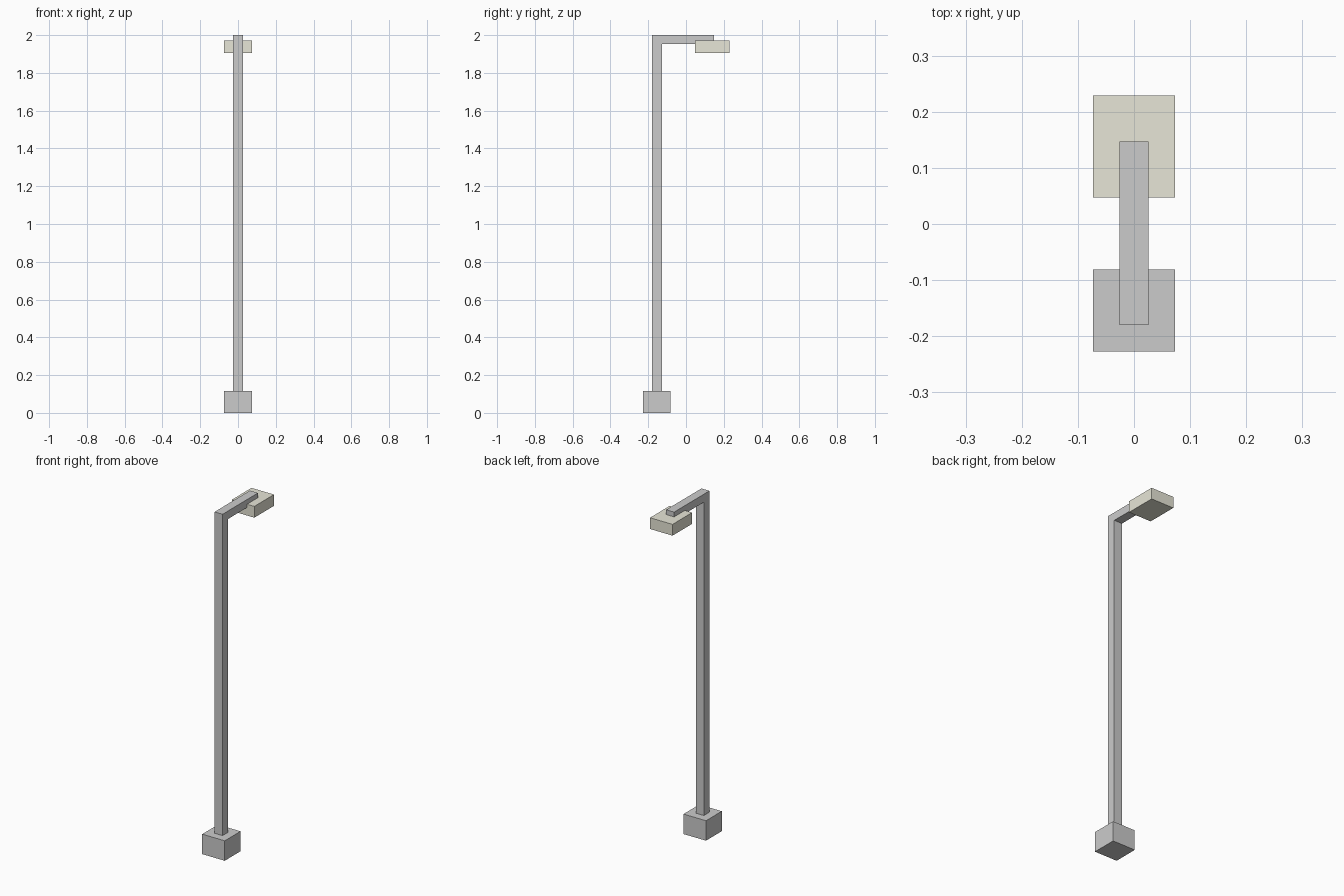
import bpy, bmesh

if "Cube" in bpy.data.objects:
    bpy.data.objects.remove(bpy.data.objects["Cube"])


def extrude_x(name, profile, half_width):
    """Extrude a y-z outline symmetrically along x."""
    bm = bmesh.new()
    face = bm.faces.new([bm.verts.new((-half_width, y, z)) for y, z in profile])
    out = bmesh.ops.extrude_face_region(bm, geom=[face])
    verts = [v for v in out["geom"] if isinstance(v, bmesh.types.BMVert)]
    bmesh.ops.translate(bm, verts=verts, vec=(2 * half_width, 0, 0))
    bmesh.ops.recalc_face_normals(bm, faces=bm.faces[:])
    mesh = bpy.data.meshes.new(name)
    bm.to_mesh(mesh)
    bm.free()
    obj = bpy.data.objects.new(name, mesh)
    bpy.context.collection.objects.link(obj)
    return obj


def rect(y0, y1, z0, z1):
    return [(y0, z0), (y1, z0), (y1, z1), (y0, z1)]


# Square foot block
extrude_x("base", rect(-0.227, -0.081, 0, 0.117), 0.073)

# Pole and overhanging arm as one L-shaped bar
extrude_x("pole_and_arm", [
    (-0.18, 0.1), (-0.128, 0.1), (-0.128, 1.953),
    (0.147, 1.953), (0.147, 2.0), (-0.18, 2.0)], 0.026)

# Lamp head hung under the arm
lamp = extrude_x("lamp_head", rect(0.047, 0.229, 1.906, 1.972), 0.073)
mat = bpy.data.materials.new("warm_lamp")
mat.diffuse_color = (0.8, 0.79, 0.68, 1)
mat.use_nodes = True
mat.node_tree.nodes["Principled BSDF"].inputs["Base Color"].default_value = mat.diffuse_color
lamp.data.materials.append(mat)
